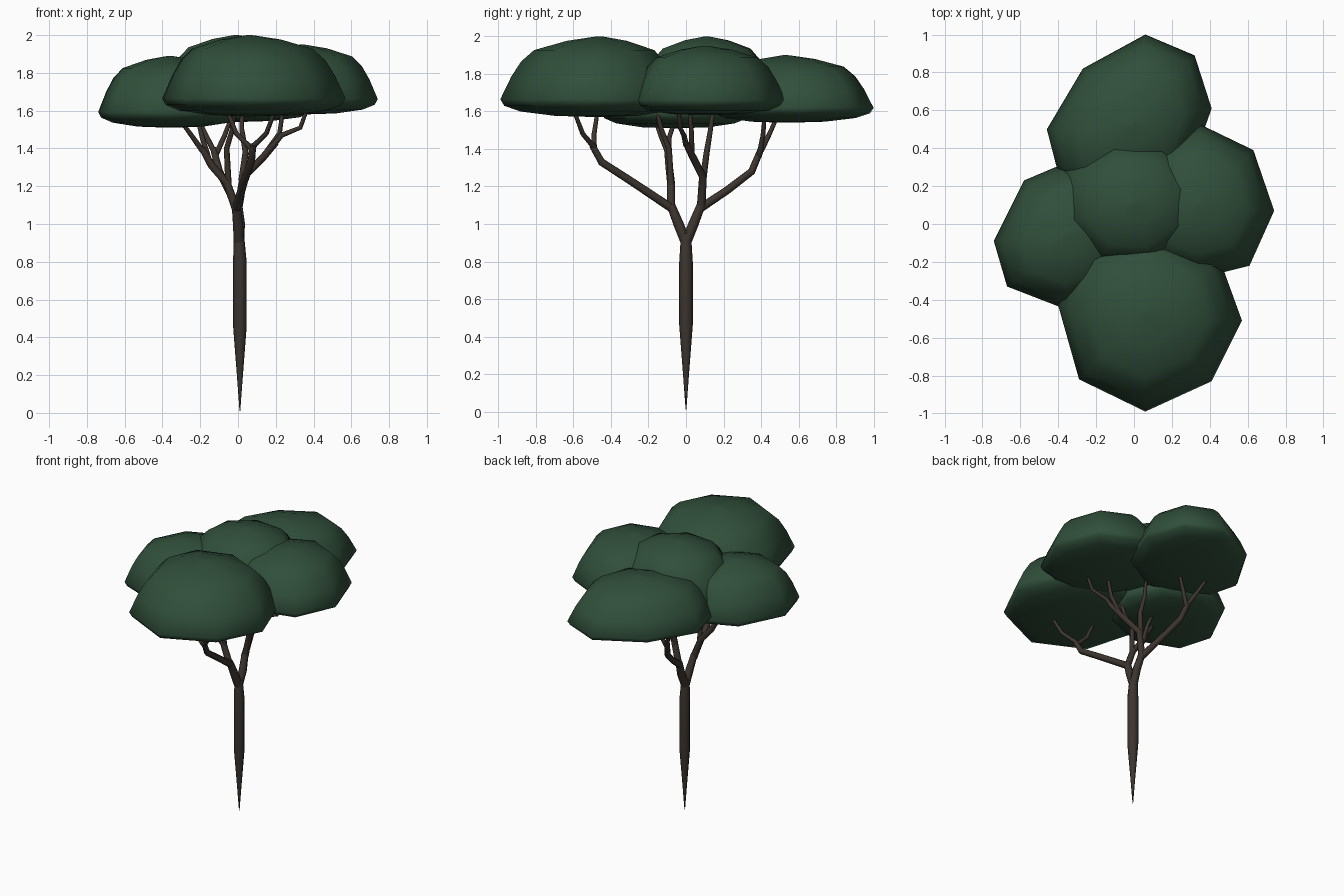
import bpy, bmesh, math
from mathutils import Vector

if "Cube" in bpy.data.objects:
    bpy.data.objects.remove(bpy.data.objects["Cube"])


def material(name, rgb):
    m = bpy.data.materials.new(name)
    m.diffuse_color = (*rgb, 1)
    m.use_nodes = True
    m.node_tree.nodes["Principled BSDF"].inputs["Base Color"].default_value = m.diffuse_color
    return m


GREEN = material("dark_green_foliage", (0.030, 0.078, 0.043))
BARK = material("dark_brown_bark", (0.046, 0.035, 0.028))


def skin(name, rings, mat, angle):
    """Closed smooth solid through a stack of rings with equal point counts."""
    bm = bmesh.new()
    loops = [[bm.verts.new(p) for p in ring] for ring in rings]
    n = len(loops[0])
    for a, b in zip(loops, loops[1:]):
        for i in range(n):
            j = (i + 1) % n
            bm.faces.new((a[i], a[j], b[j], b[i]))
    for loop in (loops[0], loops[-1]):
        cap = bm.faces.new(loop)
        bmesh.ops.poke(bm, faces=[cap])
    bmesh.ops.recalc_face_normals(bm, faces=bm.faces[:])
    me = bpy.data.meshes.new(name)
    bm.to_mesh(me)
    bm.free()
    me.materials.append(mat)
    ob = bpy.data.objects.new(name, me)
    bpy.context.collection.objects.link(ob)
    bpy.context.view_layer.objects.active = ob
    ob.select_set(True)
    bpy.ops.object.shade_smooth_by_angle(angle=math.radians(angle))
    ob.select_set(False)
    return ob


def limb(name, points, radii, sides=8):
    """Tapered tube along a path."""
    pts = [Vector(p) for p in points]
    rings = []
    for k, (p, r) in enumerate(zip(pts, radii)):
        tangent = pts[min(k + 1, len(pts) - 1)] - pts[max(k - 1, 0)]
        q = Vector((0, 0, 1)).rotation_difference(tangent)
        rings.append([p + q @ Vector((r * math.cos(t), r * math.sin(t), 0))
                      for t in (2 * math.pi * i / sides for i in range(sides))])
    return skin(name, rings, BARK, 50)


# Umbrella shape: (share of outline, share of height)
DOME = [(0.03, 1.0), (0.33, 0.945), (0.66, 0.83), (0.79, 0.69), (0.89, 0.50),
        (1.0, 0.22), (0.96, 0.14), (0.80, 0.07), (0.45, 0.015), (0.04, 0.0)]


def canopy(name, outline, centre, low, high):
    c = Vector(centre)
    rings = []
    for s, h in DOME:
        z = low + (high - low) * h
        rings.append([(*(c + (Vector(p) - c) * s), z) for p in outline])
    return skin(name, rings, GREEN, 70)


# Canopy clumps
canopy("front_canopy", [(.06, -.99), (.41, -.83), (.57, -.51), (.45, -.18),
                        (.08, -.02), (-.27, -.13), (-.40, -.43), (-.29, -.82)],
       (0.06, -0.46), 1.57, 2.0)
canopy("back_canopy", [(.06, 1.0), (.32, .89), (.41, .61), (.30, .30),
                       (0, .13), (-.38, .19), (-.46, .50), (-.27, .82)],
       (-0.01, 0.53), 1.54, 1.90)
canopy("right_canopy", [(.74, .07), (.63, .39), (.34, .53), (.05, .40),
                        (-.05, .10), (.05, -.18), (.33, -.29), (.61, -.22)],
       (0.34, 0.10), 1.58, 1.95)
canopy("left_canopy", [(-.74, -.09), (-.67, -.33), (-.36, -.45), (-.08, -.33),
                       (.03, -.05), (-.06, .22), (-.32, .34), (-.58, .23)],
       (-0.36, -0.06), 1.51, 1.89)
canopy("centre_canopy", [(-.01 + .40 * math.cos(i * math.pi / 4 + .3),
                          .11 + .37 * math.sin(i * math.pi / 4 + .3)) for i in range(8)],
       (-0.01, 0.11), 1.62, 2.0)

# Trunk with a pointed root
limb("trunk", [(.01, 0, .01), (.01, 0, .2), (.01, 0, .38), (.01, 0, .46),
               (.01, 0, .8), (.007, 0, .88), (.005, 0, .95)],
     [.002, .016, .030, .036, .036, .031, .026])

# Two main forks
limb("front_fork", [(.005, 0, .90), (0, -.04, 1.0), (-.01, -.08, 1.10)], [.027, .027, .023])
limb("back_fork", [(.005, 0, .90), (.01, .04, 1.0), (0, .08, 1.10)], [.027, .027, .023])

# Boughs, each ending in twigs that enter the canopy
BOUGH = [.023, .021, .020, .017]
TWIG = [.015, .013, .010]
limb("front_bough", [(-.01, -.07, 1.08), (.03, -.28, 1.22), (.07, -.45, 1.33),
                     (.08, -.50, 1.42)], BOUGH)
limb("front_twig_outer", [(.08, -.49, 1.41), (.15, -.55, 1.48), (.20, -.60, 1.61)], TWIG)
limb("front_twig_inner", [(.08, -.49, 1.39), (-.01, -.49, 1.48), (-.06, -.47, 1.61)], TWIG)

limb("left_bough", [(-.01, -.08, 1.08), (-.06, -.08, 1.22), (-.14, -.09, 1.31),
                    (-.19, -.10, 1.40)], BOUGH)
limb("left_twig_outer", [(-.19, -.10, 1.39), (-.24, -.13, 1.46), (-.32, -.17, 1.57)], TWIG)
limb("left_twig_inner", [(-.15, -.09, 1.33), (-.19, -.09, 1.46), (-.22, -.05, 1.58)], TWIG)
limb("left_twig_centre", [(-.05, -.08, 1.20), (-.06, -.09, 1.40), (-.03, -.13, 1.50),
                          (-.02, -.16, 1.62)], [.017, .015, .013, .010])

limb("back_bough", [(0, .07, 1.08), (-.05, .22, 1.18), (-.10, .35, 1.28),
                    (-.13, .40, 1.40)], BOUGH)
limb("back_twig_outer", [(-.13, .40, 1.39), (-.17, .44, 1.47), (-.22, .49, 1.58)], TWIG)
limb("back_twig_inner", [(-.12, .39, 1.36), (-.07, .41, 1.47), (-.03, .42, 1.58)], TWIG)

limb("right_bough", [(0, .08, 1.08), (.03, .09, 1.25), (.13, .04, 1.35),
                     (.20, 0, 1.43)], BOUGH)
limb("right_twig_outer", [(.19, 0, 1.42), (.23, -.01, 1.47), (.33, -.03, 1.51),
                          (.37, -.04, 1.62)], [.015, .014, .012, .010])
limb("right_twig_middle", [(.15, .03, 1.38), (.22, .03, 1.48), (.24, .02, 1.62)], TWIG)
limb("right_twig_inner", [(.02, .09, 1.23), (.04, .11, 1.38), (.02, .13, 1.50),
                          (.02, .15, 1.64)], [.018, .016, .013, .010])
